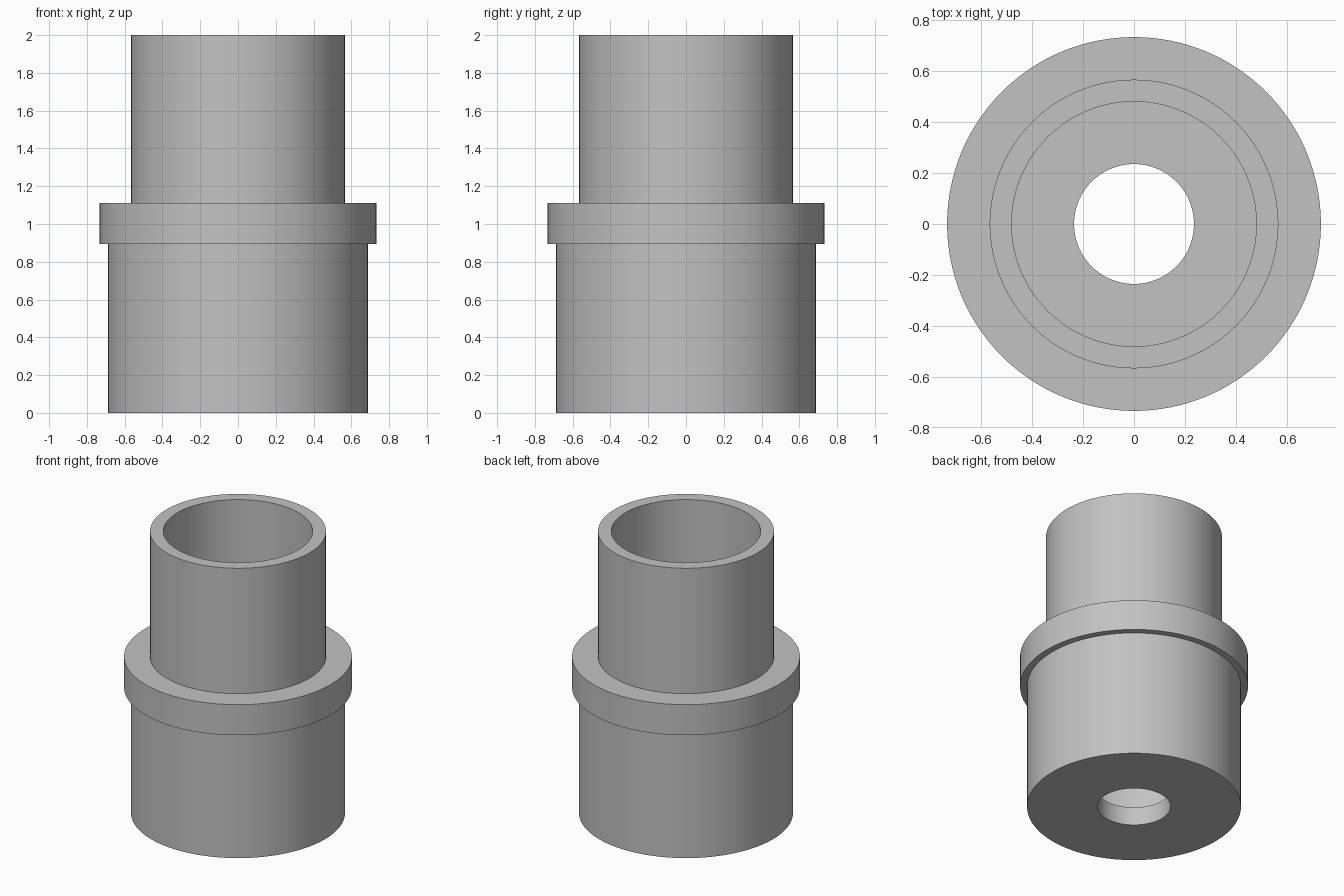
import bpy
import math

if "Cube" in bpy.data.objects:
    bpy.data.objects.remove(bpy.data.objects["Cube"])

SEGMENTS = 128

grey = bpy.data.materials.new("plain grey")
grey.diffuse_color = (0.54, 0.54, 0.54, 1.0)
grey.use_nodes = True
grey.node_tree.nodes["Principled BSDF"].inputs["Base Color"].default_value = grey.diffuse_color


def lathe(name, profile):
    """Revolve a closed (radius, height) profile around the z axis."""
    n = len(profile)
    verts, faces = [], []
    for i in range(SEGMENTS):
        a = 2 * math.pi * i / SEGMENTS
        verts += [(r * math.cos(a), r * math.sin(a), z) for r, z in profile]
    for i in range(SEGMENTS):
        j = (i + 1) % SEGMENTS
        for k in range(n):
            m = (k + 1) % n
            faces.append((i * n + k, j * n + k, j * n + m, i * n + m))
    mesh = bpy.data.meshes.new(name)
    mesh.from_pydata(verts, [], faces)
    mesh.materials.append(grey)
    obj = bpy.data.objects.new(name, mesh)
    bpy.context.collection.objects.link(obj)
    bpy.ops.object.select_all(action='DESELECT')
    obj.select_set(True)
    bpy.context.view_layer.objects.active = obj
    bpy.ops.object.shade_smooth_by_angle(angle=math.radians(30))
    return obj


# Radii and heights of the fitting
HOLE, BORE, NECK, BODY, COLLAR = 0.235, 0.48, 0.566, 0.688, 0.733
FLOOR, COLLAR_LOW, COLLAR_HIGH, TOP = 0.13, 0.893, 1.11, 2.0

# Hollow stepped sleeve: body, collar and neck outside, bore and floor hole inside
lathe("stepped_sleeve", [
    (HOLE, 0), (BODY, 0), (BODY, COLLAR_LOW),
    (COLLAR, COLLAR_LOW), (COLLAR, COLLAR_HIGH),
    (NECK, COLLAR_HIGH), (NECK, TOP),
    (BORE, TOP), (BORE, FLOOR), (HOLE, FLOOR),
])
